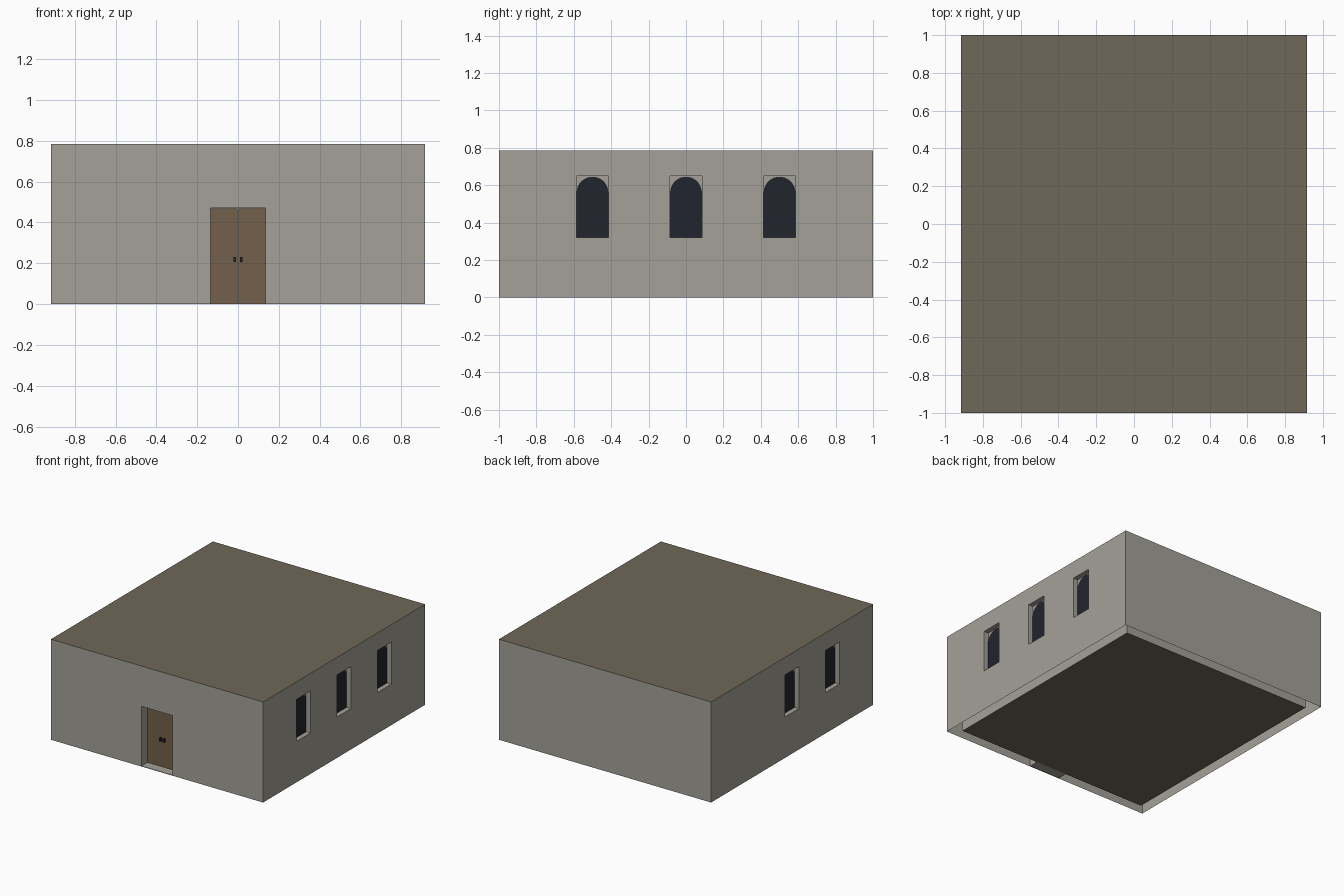
import bpy, bmesh, math
from mathutils import Matrix

if "Cube" in bpy.data.objects:
    bpy.data.objects.remove(bpy.data.objects["Cube"])

X, Y, H, T = 0.917, 1.0, 0.785, 0.08      # half width, half depth, height, wall thickness
SILL, SPRING, HEAD, R = 0.32, 0.56, 0.648, 0.085
DOOR_W, DOOR_H = 0.135, 0.47


def material(name, color):
    m = bpy.data.materials.new(name)
    m.diffuse_color = (*color, 1)
    m.use_nodes = True
    m.node_tree.nodes["Principled BSDF"].inputs["Base Color"].default_value = m.diffuse_color
    return m


stone = material("stone", (0.37, 0.355, 0.31))
brown = material("roof_brown", (0.16, 0.138, 0.10))
wood = material("door_wood", (0.17, 0.115, 0.072))
glass_mat = material("dark_glass", (0.015, 0.018, 0.025))
iron = material("dark_iron", (0.02, 0.02, 0.02))


def finish(name, bm, mat):
    me = bpy.data.meshes.new(name)
    bm.to_mesh(me)
    bm.free()
    ob = bpy.data.objects.new(name, me)
    bpy.context.collection.objects.link(ob)
    if mat:
        me.materials.append(mat)
    return ob


def box(name, lo, hi, mat=None):
    bm = bmesh.new()
    size = [b - a for a, b in zip(lo, hi)]
    mid = [(a + b) / 2 for a, b in zip(lo, hi)]
    bmesh.ops.create_cube(bm, size=1, matrix=Matrix.Translation(mid) @ Matrix.Diagonal((*size, 1)))
    return finish(name, bm, mat)


def sheet(name, x, y, z, mat, up=True):
    bm = bmesh.new()
    f = bm.faces.new([bm.verts.new(p) for p in ((-x, -y, z), (x, -y, z), (x, y, z), (-x, y, z))])
    if not up:
        f.normal_flip()
    return finish(name, bm, mat)


def cut(ob, lo, hi):
    cutter = box("cutter", lo, hi)
    cutter.hide_render = True
    mod = ob.modifiers.new("cut", 'BOOLEAN')
    mod.operation, mod.solver, mod.object = 'DIFFERENCE', 'EXACT', cutter
    dg = bpy.context.evaluated_depsgraph_get()
    me = bpy.data.meshes.new_from_object(ob.evaluated_get(dg))
    ob.modifiers.clear()
    ob.data = me
    bpy.data.objects.remove(cutter)


# Hollow walls with door opening and window recesses
windows = [(1, -0.5), (1, 0), (1, 0.5), (-1, -0.5), (-1, 0)]
walls = box("walls", (-X, -Y, 0), (X, Y, H), stone)
cut(walls, (T - X, T - Y, -0.1), (X - T, Y - T, H - T))
cut(walls, (-DOOR_W, -Y - 0.1, 0.004), (DOOR_W, -Y + T + 0.05, DOOR_H))
for side, y in windows:
    a, b = sorted((side * (X - 0.04), side * (X + 0.1)))
    cut(walls, (a, y - R, SILL), (b, y + R, HEAD))

# Walls are open underneath, and the roof is a separate sheet
bm = bmesh.new()
bm.from_mesh(walls.data)
ends = [f for f in bm.faces if abs(f.normal.z) > 0.9
        and (f.calc_center_median().z < 0.002 or f.calc_center_median().z > H - 0.002)]
bmesh.ops.delete(bm, geom=ends, context='FACES')
bm.to_mesh(walls.data)
bm.free()
sheet("roof", X, Y, H, brown)
sheet("floor", X - T, Y - T, 0, brown, up=False)

# Arched window panes
for i, (side, y) in enumerate(windows):
    x = side * (X - 0.037)
    arc = [(y + R * math.cos(math.pi * k / 16), SPRING + R * math.sin(math.pi * k / 16))
           for k in range(17)]
    outline = [(y - R, SILL), (y + R, SILL)] + arc
    bm = bmesh.new()
    f = bm.faces.new([bm.verts.new((x, p, q)) for p, q in outline])
    f.normal_update()
    if f.normal.x * side < 0:
        f.normal_flip()
    finish(f"window_pane_{i}", bm, glass_mat)

# Double door with handles
for s, tag in ((-1, "left"), (1, "right")):
    a, b = sorted((s * 0.002, s * DOOR_W))
    box(f"door_{tag}", (a, -0.926, 0.004), (b, -0.906, DOOR_H - 0.002), wood)
    a, b = sorted((s * 0.010, s * 0.022))
    box(f"handle_{tag}", (a, -0.945, 0.206), (b, -0.925, 0.232), iron)
